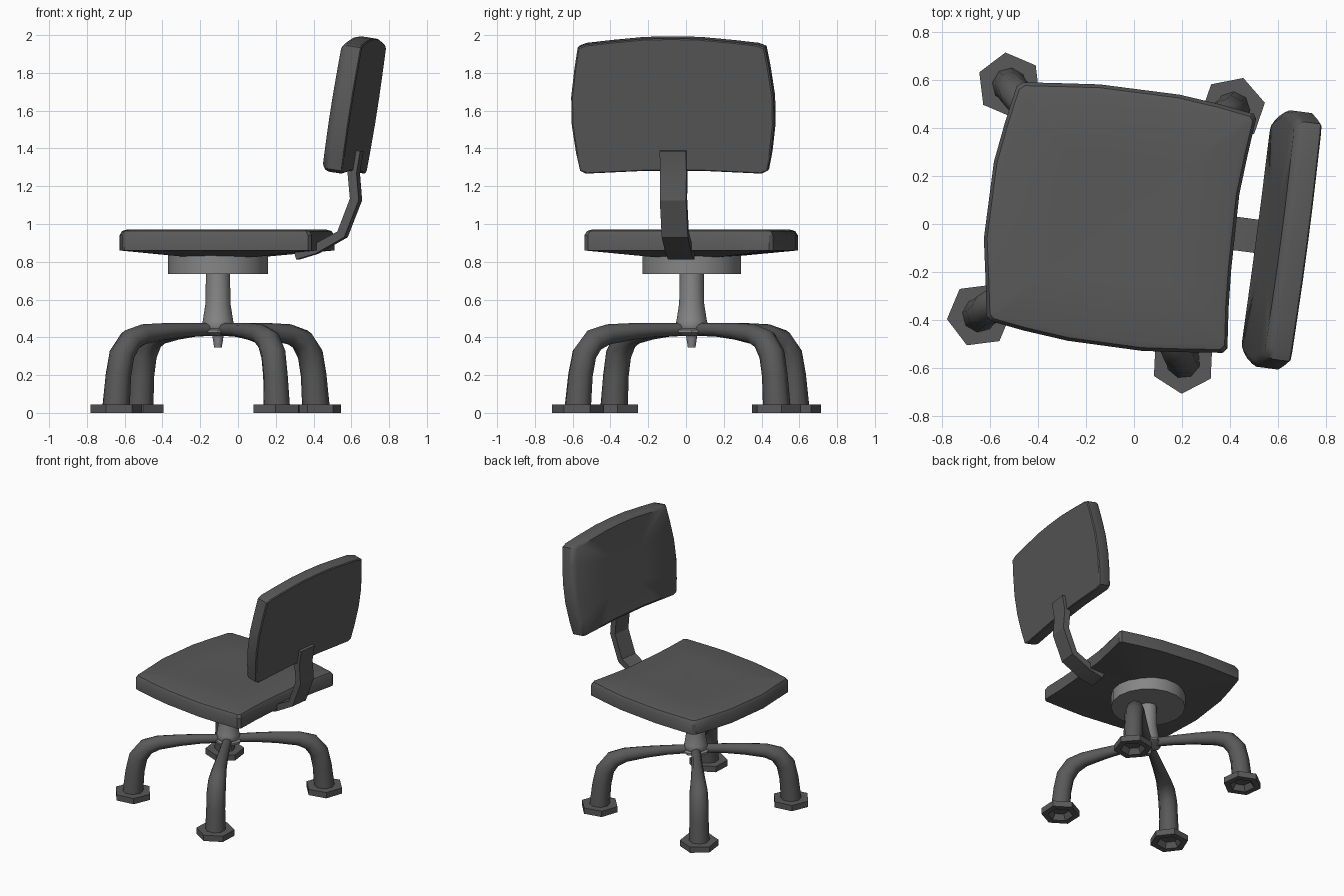
import bpy, bmesh, math
from mathutils import Vector, Matrix

if "Cube" in bpy.data.objects:
    bpy.data.objects.remove(bpy.data.objects["Cube"])

HUB = Vector((-0.106, 0.03, 0))
TURN = Matrix.Translation(HUB) @ Matrix.Rotation(math.radians(-7.5), 4, 'Z')


def material(name, v):
    m = bpy.data.materials.new(name)
    m.diffuse_color = (v, v, v, 1)
    m.use_nodes = True
    m.node_tree.nodes["Principled BSDF"].inputs["Base Color"].default_value = m.diffuse_color
    return m


DARK = material("dark grey", 0.1)
METAL = material("mid grey", 0.24)


def finish(name, bm, mat, angle=35):
    bmesh.ops.recalc_face_normals(bm, faces=bm.faces)
    me = bpy.data.meshes.new(name)
    bm.to_mesh(me)
    bm.free()
    me.materials.append(mat)
    ob = bpy.data.objects.new(name, me)
    bpy.context.collection.objects.link(ob)
    bpy.ops.object.select_all(action='DESELECT')
    ob.select_set(True)
    bpy.context.view_layer.objects.active = ob
    bpy.ops.object.shade_smooth_by_angle(angle=math.radians(angle))
    return ob


def loft(rings, start=True, end=True, loop=False):
    """Skin a list of equal-length point rings."""
    bm = bmesh.new()
    vs = [[bm.verts.new(p) for p in r] for r in rings]
    pairs = list(zip(vs, vs[1:])) + ([(vs[-1], vs[0])] if loop else [])
    for a, b in pairs:
        for i in range(len(a)):
            j = (i + 1) % len(a)
            bm.faces.new((a[i], a[j], b[j], b[i]))
    if start and not loop:
        bm.faces.new(vs[0])
    if end and not loop:
        bm.faces.new(vs[-1])
    return bm


def circle(c, r, n, z, turn=0.0):
    return [Vector((c.x + r * math.cos(turn + math.tau * i / n),
                    c.y + r * math.sin(turn + math.tau * i / n), z)) for i in range(n)]


def lathe(name, profile, n, mat):
    return finish(name, loft([circle(HUB, r, n, z) for r, z in profile]), mat)


# Seat: bulging outline, rounded top rim, shallow conical underside
outline = [(-.60, -.405), (-.46, -.445), (-.277, -.4875), (.035, -.53), (.2, -.535), (.37, -.538),
           (.39, -.52), (.395, -.35), (.406, -.19), (.44, .125), (.475, .29), (.51, .44),
           (.50, .46), (.36, .50), (.19, .54), (-.144, .583), (-.31, .588), (-.465, .592),
           (-.49, .575), (-.54, .42), (-.585, .26), (-.627, -.06), (-.62, -.23), (-.615, -.385)]
mid = Vector((-.08, .02))
rings = []
for s, z in ((.02, .812), (.35, .825), (1, .86), (1, .94), (.975, .963), (.93, .97), (.5, .968), (.02, .966)):
    rings.append([((x - mid.x) * s + mid.x, (y - mid.y) * s + mid.y, z) for x, y in outline])
finish("seat", loft(rings), DARK)

# Backrest: bowed slab leaning backwards
half = [(0, .365), (.15, .362), (.33, .345), (.46, .33), (.50, .315), (.52, .2), (.54, .05),
        (.54, -.1), (.52, -.25), (.50, -.345), (.47, -.36), (.3, -.352), (.15, -.345), (0, -.345)]
shape = half + [(-v, w) for v, w in half[-2:0:-1]]
lean = TURN @ Matrix.Translation((.728, 0, 1.63)) @ Matrix.Rotation(math.radians(9), 4, 'Y')
rings = [[lean @ Vector((u, v * s, w * s)) for v, w in shape]
         for u, s in ((-.053, .4), (-.056, .93), (-.04, .98), (-.02, 1), (.05, 1), (.056, .985))]
finish("backrest", loft(rings), DARK)

# Bent flat bar holding the backrest
path = [Vector(p) for p in ((.42, .835), (.52, .865), (.665, .945), (.737, 1.13), (.725, 1.27), (.745, 1.39))]
rings = []
for i, p in enumerate(path):
    t = (path[min(i + 1, 5)] - path[max(i - 1, 0)]).normalized()
    n = Vector((t.y, -t.x)) * .024
    rings.append([TURN @ Vector((p.x + k * n.x, v, p.y + k * n.y))
                  for k, v in ((-1, -.07), (1, -.07), (1, .07), (-1, .07))])
finish("backrest_bar", loft(rings), DARK, 20)

# Swivel plate, column and hub
lathe("swivel_plate", [(.265, .735), (.265, .835)], 18, METAL)
lathe("column", [(.02, .345), (.03, .41), (.058, .412), (.078, .44), (.085, .47),
                 (.08, .49), (.066, .58), (.064, .74)], 12, METAL)
lathe("hub_collar", [(.06, .408), (.1, .425), (.1, .44), (.06, .455)], 8, METAL)

# Four bent legs with hollow hexagonal feet
PROFILE = [(.67, .04, .073), (.655, .2, .068), (.632, .31, .068), (.575, .385, .064),
           (.49, .416, .054), (.34, .432, .044), (.2, .44, .037), (.03, .442, .033)]
FEET = [(-.52, .58), (.412, .48), (-.645, -.38), (.205, -.572)]
for k, f in enumerate(FEET, 1):
    foot = Vector((f[0], f[1], 0))
    d = foot - HUB
    reach = d.length / .67
    out = d.normalized()
    side = Vector((-out.y, out.x, 0))
    rings = []
    for i, (r, z, rad) in enumerate(PROFILE):
        a, b = PROFILE[max(i - 1, 0)], PROFILE[min(i + 1, len(PROFILE) - 1)]
        t = Vector((b[0] - a[0], b[1] - a[1])).normalized()
        if i == 0:
            t = Vector((0, 1))
        n = out * t.y - Vector((0, 0, 1)) * t.x
        c = HUB + out * r * reach + Vector((0, 0, z))
        rings.append([c + n * rad * math.cos(math.tau * j / 8) + side * rad * math.sin(math.tau * j / 8)
                      for j in range(8)])
    finish(f"leg_{k}", loft(rings), DARK, 50)
    turn = math.atan2(d.y, d.x) + math.pi / 6
    rings = [circle(foot, r, 6, z, turn) for r, z in ((.09, 0), (.137, 0), (.137, .045), (.06, .045))]
    finish(f"foot_{k}", loft(rings, loop=True), DARK)
